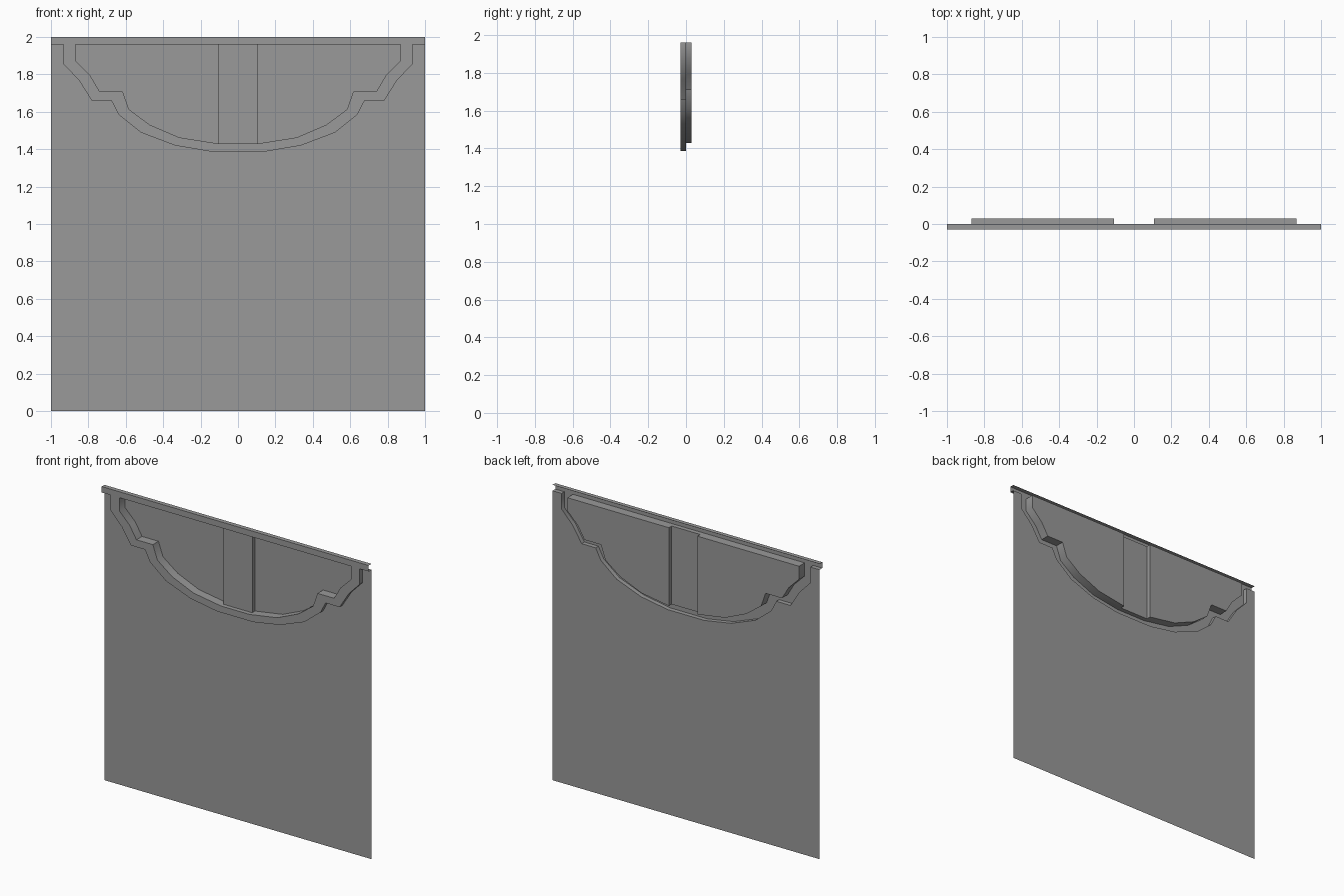
import bpy
import bmesh
from math import radians

cube = bpy.data.objects.get("Cube")
if cube:
    bpy.data.objects.remove(cube, do_unlink=True)

# One flat grey for the whole sheet
grey = bpy.data.materials.new("plain_grey")
grey.use_nodes = True
colour = (0.319, 0.319, 0.319, 1)
grey.diffuse_color = colour
grey.node_tree.nodes["Principled BSDF"].inputs["Base Color"].default_value = colour

FRONT, MID, BACK = -0.03, 0.0, 0.03      # depth layers
LEDGE, TOP = 1.96, 2.0                   # heights of the cornice
POST = 0.107                             # half width of the centre post

# Half outlines of the bowl, from the rim down to the middle
outer = [(0.933, LEDGE), (0.933, 1.855), (0.85, 1.768), (0.782, 1.66), (0.677, 1.66),
         (0.638, 1.585), (0.519, 1.489), (0.337, 1.42), (0.137, 1.386)]
inner = [(0.868, LEDGE), (0.868, 1.871), (0.79, 1.793), (0.74, 1.709), (0.617, 1.709),
         (0.583, 1.613), (0.473, 1.531), (0.314, 1.463), (POST, 1.43)]


def mirrored(half):
    return half + [(-x, z) for x, z in reversed(half)]


def face(bm, outline, y):
    """Flat sheet facing the front, outline anticlockwise."""
    bm.faces.new([bm.verts.new((x, y, z)) for x, z in outline])


def strip(bm, path, y0, y1):
    """Sheet swept in depth along a path."""
    for (xa, za), (xb, zb) in zip(path, path[1:]):
        corners = [(xa, y0, za), (xa, y1, za), (xb, y1, zb), (xb, y0, zb)]
        bm.faces.new([bm.verts.new(c) for c in corners])


def make(name, build):
    """Part with smooth curves and sharp corners."""
    bm = bmesh.new()
    build(bm)
    bmesh.ops.remove_doubles(bm, verts=bm.verts, dist=0.0001)
    mesh = bpy.data.meshes.new(name)
    bm.to_mesh(mesh)
    bm.free()
    mesh.materials.append(grey)
    mesh.shade_smooth()
    mesh.set_sharp_from_angle(angle=radians(50))
    bpy.context.collection.objects.link(bpy.data.objects.new(name, mesh))


bowl_out, bowl_in = mirrored(outer), mirrored(inner)


# Large sheet with the bowl cut out of its upper edge
def wall(bm):
    face(bm, [(-1, 0), (1, 0), (1, LEDGE)] + bowl_out + [(-1, LEDGE)], MID)


# Raised border around the bowl with its outer and inner edges
def border(bm):
    for i in range(len(bowl_out) - 1):
        face(bm, [bowl_in[i], bowl_in[i + 1], bowl_out[i + 1], bowl_out[i]], FRONT)
    strip(bm, bowl_out[::-1], FRONT, MID)
    strip(bm, bowl_in, FRONT, MID)


# Sunken panels either side of the post
def recess(bm):
    left = [(-x, z) for x, z in inner]
    face(bm, inner[::-1] + [(POST, LEDGE)][::-1], BACK)
    face(bm, left + [(-POST, LEDGE)], BACK)
    strip(bm, inner, MID, BACK)
    strip(bm, left[::-1], MID, BACK)
    for a, b in ((POST, inner[0][0]), (-inner[0][0], -POST)):
        strip(bm, [(a, LEDGE), (b, LEDGE)], MID, BACK)


# Centre post with its side returns
def post(bm):
    low = inner[-1][1]
    face(bm, [(-POST, low), (POST, low), (POST, LEDGE), (-POST, LEDGE)], MID)
    strip(bm, [(POST, low), (POST, LEDGE)], MID, BACK)
    strip(bm, [(-POST, LEDGE), (-POST, low)], MID, BACK)


# Cornice along the top, open at the back and the ends
def cornice(bm):
    face(bm, [(-1, LEDGE), (1, LEDGE), (1, TOP), (-1, TOP)], FRONT)
    strip(bm, [(1, TOP), (-1, TOP)], FRONT, MID)
    rim_in, rim_out = inner[0][0], outer[0][0]
    for a, b in ((-1, -rim_out), (-rim_in, rim_in), (rim_out, 1)):
        strip(bm, [(a, LEDGE), (b, LEDGE)], FRONT, MID)


for part_name, builder in (("wall_sheet", wall), ("bowl_border", border),
                           ("recessed_panels", recess), ("centre_post", post),
                           ("top_cornice", cornice)):
    make(part_name, builder)
